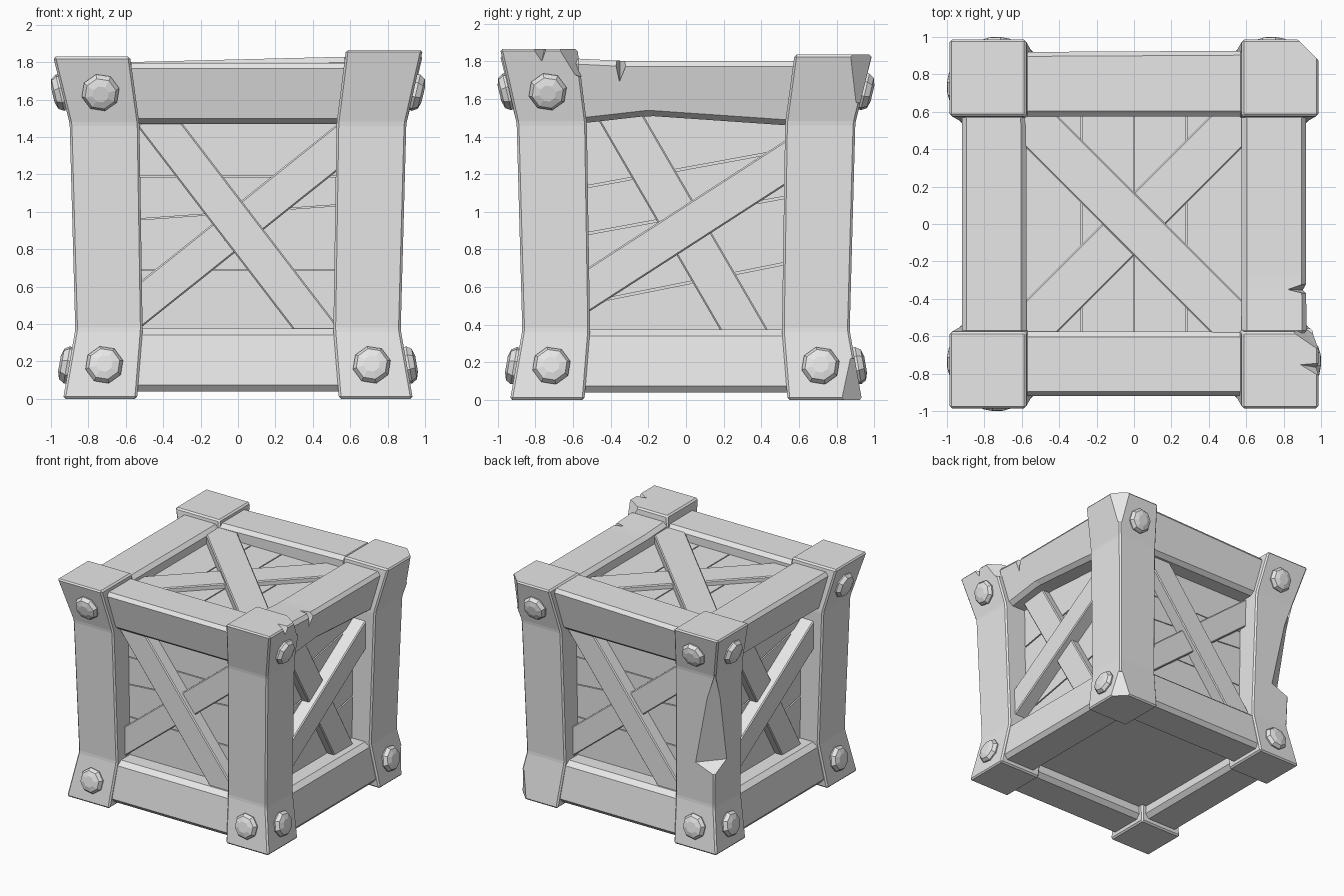
import bpy, bmesh, math
from mathutils import Matrix, Vector

if "Cube" in bpy.data.objects:
    bpy.data.objects.remove(bpy.data.objects["Cube"], do_unlink=True)

GREY = (0.8, 0.8, 0.8, 1.0)
mat = bpy.data.materials.new("plain_grey")
mat.use_nodes = True
mat.diffuse_color = GREY
for node in mat.node_tree.nodes:
    if node.type == 'BSDF_PRINCIPLED':
        node.inputs["Base Color"].default_value = GREY


def basis(u, v, d):
    return Matrix((u, v, d)).transposed()


# Each side has local axes: across, up, outward
X, Y, Z = Vector((1, 0, 0)), Vector((0, 1, 0)), Vector((0, 0, 1))
SIDES = {
    "front": basis(X, Z, -Y),
    "back": basis(-X, Z, Y),
    "right": basis(Y, Z, X),
    "left": basis(-Y, Z, -X),
    "top": basis(X, Y, Z),
}
WALLS = ("front", "back", "right", "left")


def finish(name, bm, bevel=0.0):
    bmesh.ops.recalc_face_normals(bm, faces=bm.faces)
    if bevel:
        bmesh.ops.bevel(bm, geom=list(bm.edges), offset=bevel, segments=1,
                        affect='EDGES', clamp_overlap=True)
    me = bpy.data.meshes.new(name)
    bm.to_mesh(me)
    bm.free()
    ob = bpy.data.objects.new(name, me)
    me.materials.append(mat)
    bpy.context.collection.objects.link(ob)
    return ob


def loft(name, rings, bevel=0.0):
    """Skin a stack of equal-sized rings and cap both ends."""
    bm = bmesh.new()
    vs = [[bm.verts.new(p) for p in ring] for ring in rings]
    n = len(vs[0])
    for a, b in zip(vs, vs[1:]):
        for i in range(n):
            j = (i + 1) % n
            bm.faces.new((a[i], a[j], b[j], b[i]))
    bm.faces.new(vs[0][::-1])
    bm.faces.new(vs[-1])
    return finish(name, bm, bevel)


def prism(name, side, outline, d0, d1, bevel=0.0, lean=0.0):
    """Extrude an outline on one side; lean slopes its outer face with height."""
    m = SIDES[side]
    inner = [m @ Vector((u, v, d0)) for u, v in outline]
    outer = [m @ Vector((u, v, d1 + lean * v)) for u, v in outline]
    return loft(name, [inner, outer], bevel)


def rect(u0, u1, v0, v1):
    return [(u0, v0), (u1, v0), (u1, v1), (u0, v1)]


def brace(name, side, p0, p1, width, d0, d1):
    a, b = Vector(p0), Vector(p1)
    t = (b - a).normalized()
    n = Vector((-t.y, t.x)) * width / 2
    prism(name, side, [a - n, a + n, b + n, b - n], d0, d1, 0.008)


def chip(ob, points):
    """Cut the convex hull of the points out of a part."""
    bm = bmesh.new()
    for p in points:
        bm.verts.new(p)
    bmesh.ops.convex_hull(bm, input=list(bm.verts))
    cutter = finish("chip_cutter", bm)
    cutter.hide_render = True
    mod = ob.modifiers.new("chip", 'BOOLEAN')
    mod.operation = 'DIFFERENCE'
    mod.solver = 'EXACT'
    mod.object = cutter
    bpy.context.view_layer.update()
    graph = bpy.context.evaluated_depsgraph_get()
    me = bpy.data.meshes.new_from_object(ob.evaluated_get(graph))
    ob.modifiers.clear()
    ob.data = me
    bpy.data.objects.remove(cutter, do_unlink=True)


# Corner posts, flared at head and foot
posts = {}
for sx, sy, key, top in ((-1, -1, "front_left", 1.83), (1, -1, "front_right", 1.865),
                         (-1, 1, "back_left", 1.83), (1, 1, "back_right", 1.835)):
    rings = []
    for z, i, o in ((0, .54, .935), (.37, .51, .87), (1.47, .527, .9), (top, .577, .988)):
        rings.append([(sx * a, sy * b, z) for a, b in ((i, i), (o, i), (o, o), (i, o))])
    posts[key] = loft("post_" + key, rings, 0.012)

# Frame beams, leaning with the flare of the posts
beams = {}
for side in WALLS:
    prism("bottom_beam_" + side, side, rect(-.6, .6, .04, .375), .57, .916, .035, -.164)
    outline = rect(-.6, .6, 1.47, 1.795)
    if side == "right":
        outline = [(-.6, 1.465), (-.2, 1.51), (.6, 1.455), (.6, 1.8), (-.3, 1.8), (-.6, 1.815)]
    if side == "back":
        outline[3], outline[2] = (-.6, 1.83), (.6, 1.8)
    beams[side] = prism("top_beam_" + side, side, outline, .575, .53, .03, .22)

# Backing box behind the plank gaps, with the recessed floor
loft("inner_box", [[(a * .66, b * .66, z) for a, b in ((-1, -1), (1, -1), (1, 1), (-1, 1))]
                   for z in (.14, 1.66)])

# Wall planks: seam heights at the two ends of each seam
SEAMS = {
    0: [(.3, .3), (.69, .69), (.955, 1.04), (1.19, 1.19), (1.6, 1.6)],
    1: [(.3, .3), (.5, .74), (.87, 1.09), (1.12, 1.34), (1.6, 1.6)],
}
for side in WALLS:
    kind = int(side in ("right", "left"))
    g = 0.003 + 0.003 * kind
    for k, ((a, b), (c, d)) in enumerate(zip(SEAMS[kind], SEAMS[kind][1:])):
        prism(f"plank_{side}_{k}", side,
              [(-.6, a + g), (.6, b + g), (.6, d - g), (-.6, c - g)], .6, .7)

# Lid planks
edges = (-.6, -.28, 0, .28, .6)
for k, (u0, u1) in enumerate(zip(edges, edges[1:])):
    prism(f"plank_top_{k}", "top", rect(u0 + .004, u1 - .004, -.6, .6), 1.6, 1.7)

# Crossed braces, one lapped over the other
for side in WALLS:
    if side in ("front", "back"):
        brace("under_brace_" + side, side, (-.62, .425), (.62, 1.415), .195, .66, .765)
        brace("over_brace_" + side, side, (-.46, 1.52), (.46, .32), .2, .66, .805)
    else:
        brace("under_brace_" + side, side, (-.375, 1.55), (.35, .3), .22, .66, .765)
        brace("over_brace_" + side, side, (-.62, .52), (.62, 1.32), .2, .66, .815)
brace("under_brace_top", "top", (-.62, -.62), (.62, .62), .24, 1.66, 1.74)
brace("over_brace_top", "top", (-.62, .62), (.62, -.62), .24, 1.66, 1.77)


# Faceted bolts, seated on the sloping post faces
def bolt(name, side, u, v):
    high = v > 1
    slope = math.atan2(.088, .37) if high else -math.atan2(.065, .37)
    d = .9 + (v - 1.47) * .238 if high else .935 - v * .176
    place = Matrix.Translation((u, v, d)) @ Matrix.Rotation(slope, 4, 'X')
    rings = []
    for r, h in ((.095, -.03), (.103, .012), (.085, .04), (.045, .052)):
        ring = []
        for i in range(8):
            t = math.tau * (i + .3) / 8
            ring.append(SIDES[side] @ (place @ Vector((r * math.cos(t), r * math.sin(t), h))))
        rings.append(ring)
    loft(name, rings)


MISSING = {("front", 1, 1), ("back", -1, 0), ("right", 1, 1)}
for side in WALLS:
    for s in (-1, 1):
        for high in (0, 1):
            if (side, s, high) not in MISSING:
                bolt(f"bolt_{side}_{'ab'[s > 0]}_{'high' if high else 'low'}", side,
                     s * (.735 if high else .715), 1.64 if high else .18)

# Wear: split post head
chip(posts["front_right"], [(.70, -.5, 1.92), (1.05, -.74, 1.92), (1.1, -.5, 1.92),
                            (1.05, -.5, 1.68), (1.05, -.66, 1.75), (.84, -.5, 1.70)])
chip(posts["front_right"], [(.82, -.74, 1.92), (1.05, -.88, 1.92), (1.05, -.72, 1.92),
                            (1.05, -.78, 1.74)])
# Wear: gouged post
chip(posts["back_left"], [(-.66, .92, .7), (-.92, .68, .72), (-1.05, 1.05, .48),
                          (-1.05, 1.05, 1.5), (-.885, .885, 1.5)])
# Wear: knocked-off post corners
chip(posts["back_right"], [(.87, 1.0, 1.9), (1.0, .87, 1.9), (1.1, 1.1, 1.9),
                           (.87, .96, 1.58), (.96, .87, 1.58), (1.1, 1.1, 1.5)])
chip(posts["back_right"], [(.80, .96, -.05), (.96, .80, -.05), (1.1, 1.1, -.05),
                           (.87, .9, .22), (.9, .87, .22), (1.1, 1.1, .3)])
# Wear: nicked beams
chip(beams["right"], [(.80, -.35, 1.86), (1.0, -.28, 1.86), (1.0, -.40, 1.86),
                      (.97, -.36, 1.66), (.86, -.35, 1.71)])
chip(beams["left"], [(-.64, .50, 1.84), (-.55, .43, 1.84), (-.55, .62, 1.84),
                     (-.65, .62, 1.84), (-.55, .62, 1.72), (-.55, .46, 1.75)])
